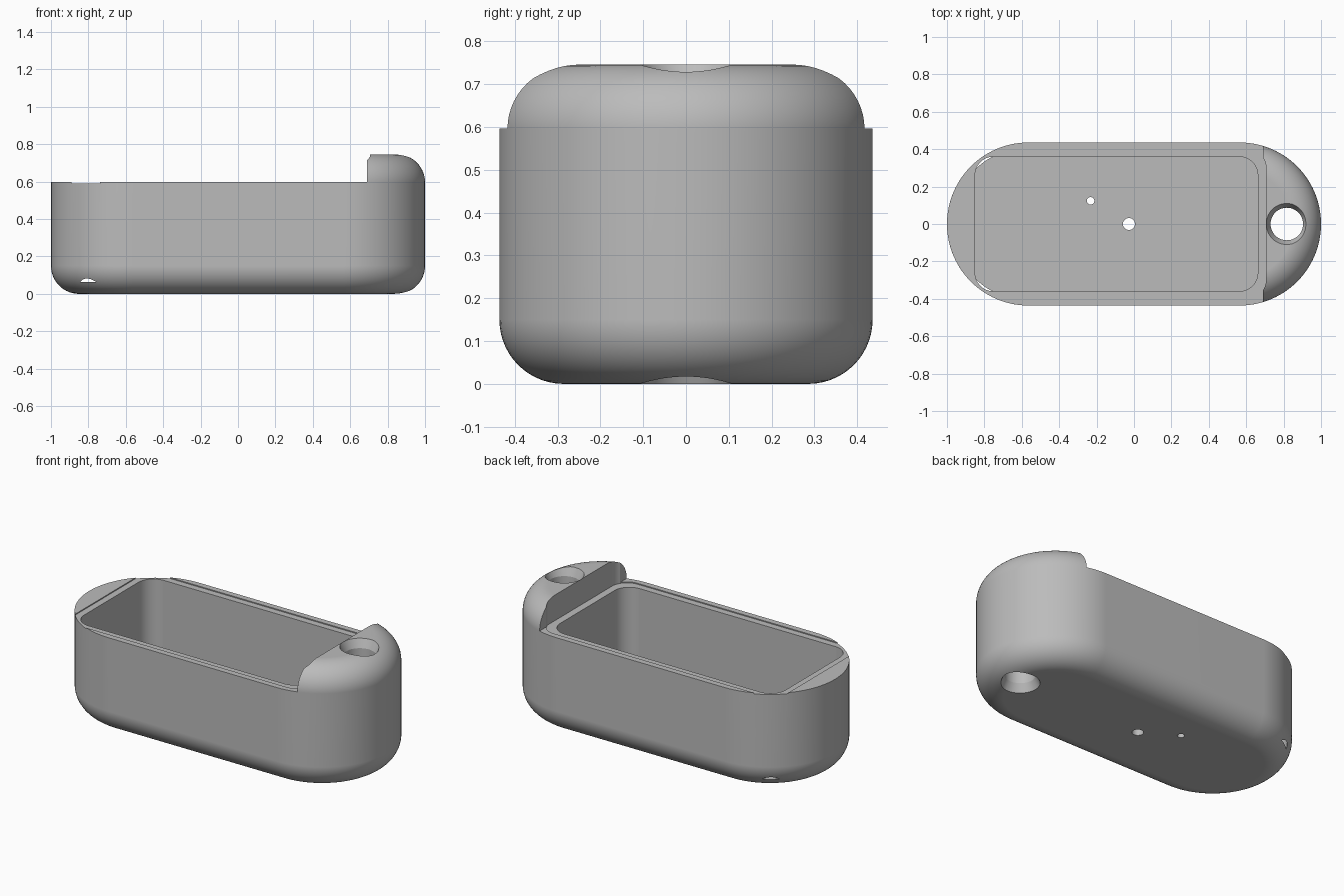
import bpy, bmesh
from math import sin, cos, pi, radians

if "Cube" in bpy.data.objects:
    bpy.data.objects.remove(bpy.data.objects["Cube"], do_unlink=True)

# Measurements
HALF_L, HALF_W, HEIGHT = 1.0, 0.436, 0.746
FILLET = 0.15
RIM, FLOOR, ABOVE = 0.597, 0.064, 1.0

grey = bpy.data.materials.new("plain_grey")
grey.use_nodes = True
colour = (0.5, 0.5, 0.5, 1)
grey.diffuse_color = colour
grey.node_tree.nodes["Principled BSDF"].inputs["Base Color"].default_value = colour


def stack(name, rings, centre=(0, 0), segs=24):
    """Solid through rounded rectangles, each (half x, half y, corner radius, z)."""
    bm = bmesh.new()
    loops = []
    for hx, hy, r, z in rings:
        loop = []
        for q, (sx, sy) in enumerate([(1, 1), (-1, 1), (-1, -1), (1, -1)]):
            for i in range(segs + 1):
                a = (q + i / segs) * pi / 2
                loop.append(bm.verts.new((centre[0] + sx * (hx - r) + r * cos(a),
                                          centre[1] + sy * (hy - r) + r * sin(a), z)))
        loops.append(loop)
    n = len(loops[0])
    for low, high in zip(loops, loops[1:]):
        for i in range(n):
            j = (i + 1) % n
            bm.faces.new((low[i], low[j], high[j], high[i]))
    bm.faces.new(loops[0][::-1])
    bm.faces.new(loops[-1])
    bmesh.ops.remove_doubles(bm, verts=bm.verts, dist=1e-5)
    bmesh.ops.recalc_face_normals(bm, faces=bm.faces)
    mesh = bpy.data.meshes.new(name)
    bm.to_mesh(mesh)
    bm.free()
    mesh.materials.append(grey)
    obj = bpy.data.objects.new(name, mesh)
    bpy.context.collection.objects.link(obj)
    return obj


def block(name, x0, x1, hy, r, z0, z1):
    """Upright rounded box between x0 and x1."""
    hx = (x1 - x0) / 2
    return stack(name, [(hx, hy, r, z0), (hx, hy, r, z1)], ((x0 + x1) / 2, 0))


def drill(name, x, y, profile):
    """Round cutter from (radius, z) pairs."""
    return stack(name, [(r, r, r, z) for r, z in profile], (x, y), 12)


# Pill-shaped body with rounded bottom and top edges
STEPS = 14
arc = [(FILLET * (1 - sin(t)), FILLET * (1 - cos(t)))
       for t in (pi / 2 * i / STEPS for i in range(STEPS + 1))]
profile = arc + [(inset, HEIGHT - z) for inset, z in reversed(arc)]
body = stack("case_body", [(HALF_L - i, HALF_W - i, HALF_W - i, z) for i, z in profile])

# Cutters: lowered rim, lid recess, cavity, strap hole and floor holes
FLARE, BORE, DEPTH = 0.11, 0.087, 0.05
cutters = [
    block("rim_cutter", -1.2, 0.69, 0.6, 0.01, RIM, ABOVE),
    block("recess_cutter", -0.89, 0.706, 0.4, 0.1, RIM - 0.006, ABOVE + 0.1),
    block("cavity_cutter", -0.85, 0.662, 0.36, 0.1, FLOOR, ABOVE + 0.2),
    drill("strap_hole_cutter", 0.817, 0, [
        (FLARE, -0.1), (FLARE, 0), (BORE, DEPTH),
        (BORE, HEIGHT - DEPTH), (FLARE, HEIGHT), (FLARE, ABOVE)]),
    drill("centre_hole_cutter", -0.027, 0, [(0.032, -0.1), (0.032, 0.3)]),
    drill("small_hole_cutter", -0.232, 0.124, [(0.02, -0.1), (0.02, 0.3)]),
]

bpy.ops.object.select_all(action='DESELECT')
bpy.context.view_layer.objects.active = body
body.select_set(True)
for cutter in cutters:
    cutter.hide_render = True
    mod = body.modifiers.new(cutter.name, 'BOOLEAN')
    mod.operation = 'DIFFERENCE'
    mod.solver = 'EXACT'
    mod.object = cutter
    bpy.ops.object.modifier_apply(modifier=mod.name)
    bpy.data.objects.remove(cutter, do_unlink=True)

# Smooth curves with crisp cut edges
bpy.ops.object.shade_smooth_by_angle(angle=radians(20))
weighted = body.modifiers.new("weighted_normals", 'WEIGHTED_NORMAL')
weighted.keep_sharp = True
